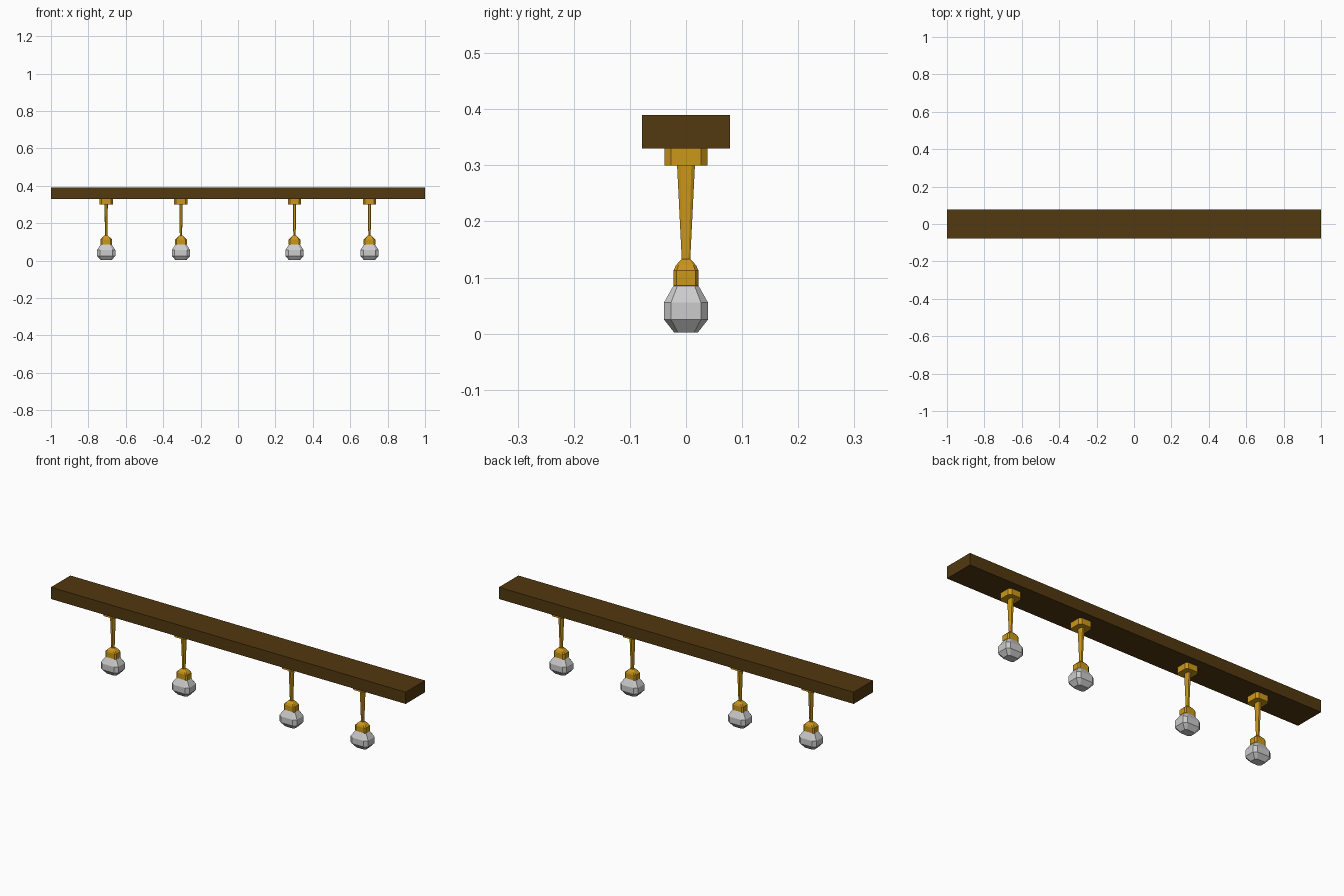
import bpy
import bmesh

if "Cube" in bpy.data.objects:
    bpy.data.objects.remove(bpy.data.objects["Cube"])


def material(name, rgb):
    m = bpy.data.materials.new(name)
    m.diffuse_color = (*rgb, 1)
    m.use_nodes = True
    m.node_tree.nodes["Principled BSDF"].inputs["Base Color"].default_value = m.diffuse_color
    return m


brown = material("dark_wood", (0.085, 0.04, 0.005))
gold = material("brass", (0.6, 0.31, 0.01))


def ring(hx, hy, cx, cy):
    """Rectangle outline with its four corners cut off."""
    return [(hx, -hy + cy), (hx, hy - cy), (hx - cx, hy), (-hx + cx, hy),
            (-hx, hy - cy), (-hx, -hy + cy), (-hx + cx, -hy), (hx - cx, -hy)]


def loft(name, x, levels, cut, mat=None):
    """Stack of cut-corner rings; levels are (z, half x, half y)."""
    bm = bmesh.new()
    rings = []
    for z, hx, hy in levels:
        pts = ring(hx, hy, hx * cut, hy * cut)
        rings.append([bm.verts.new((px, py, z)) for px, py in pts])
    for a, b in zip(rings, rings[1:]):
        for i in range(8):
            j = (i + 1) % 8
            bm.faces.new((a[i], a[j], b[j], b[i]))
    bm.faces.new(rings[0][::-1])
    bm.faces.new(rings[-1])
    bmesh.ops.recalc_face_normals(bm, faces=bm.faces)
    me = bpy.data.meshes.new(name)
    bm.to_mesh(me)
    bm.free()
    ob = bpy.data.objects.new(name, me)
    ob.location.x = x
    if mat:
        me.materials.append(mat)
    bpy.context.collection.objects.link(ob)
    return ob


# Ceiling beam
bpy.ops.mesh.primitive_cube_add(size=1, location=(0, 0, 0.36))
beam = bpy.context.object
beam.name = "beam"
beam.scale = (2, 0.156, 0.06)
beam.data.materials.append(brown)

# Four hanging lamps
for n, x in enumerate((-0.705, -0.305, 0.302, 0.703), 1):
    loft(f"mount_{n}", x, [(0.30, 0.036, 0.038), (0.33, 0.036, 0.038)], 0.3, gold)
    loft(f"rod_{n}", x, [(0.12, 0.006, 0.007), (0.302, 0.009, 0.016)], 0.4, gold)
    loft(f"collar_{n}", x, [(0.08, 0.026, 0.018), (0.086, 0.031, 0.022),
                            (0.113, 0.031, 0.022), (0.122, 0.022, 0.018),
                            (0.133, 0.010, 0.008)], 0.25, gold)
    loft(f"bulb_{n}", x, [(0.002, 0.029, 0.021), (0.025, 0.049, 0.039),
                          (0.056, 0.049, 0.039), (0.088, 0.028, 0.021)], 0.32)
